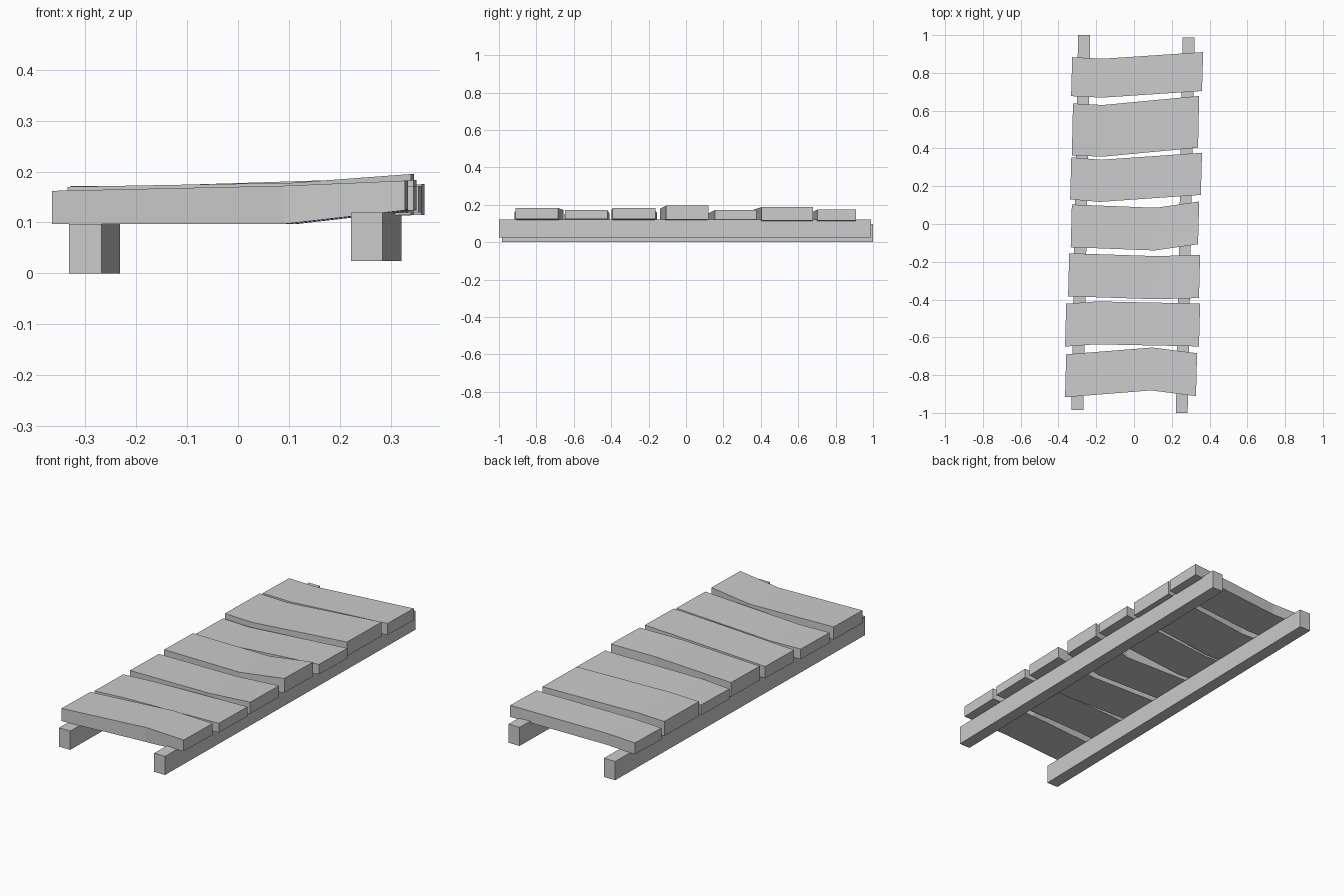
import bpy, bmesh

def loft(name, sections):
    """Skin a box-like solid through sections (x_front, x_back, y_front, y_back, z_low, z_high)."""
    bm = bmesh.new()
    rings = []
    for xf, xb, yf, yb, lo, hi in sections:
        rings.append([bm.verts.new(c) for c in
                      ((xf, yf, lo), (xb, yb, lo), (xb, yb, hi), (xf, yf, hi))])
    for a, b in zip(rings, rings[1:]):
        for i in range(4):
            j = (i + 1) % 4
            bm.faces.new((a[i], a[j], b[j], b[i]))
    bm.faces.new(rings[0])
    bm.faces.new(rings[-1])
    bmesh.ops.recalc_face_normals(bm, faces=bm.faces)
    me = bpy.data.meshes.new(name)
    bm.to_mesh(me)
    bm.free()
    ob = bpy.data.objects.new(name, me)
    bpy.context.collection.objects.link(ob)

# Two slightly skewed support rails
loft("left_rail", [(-0.332, -0.296, -0.985, 1.0, 0, 0.097),
                   (-0.268, -0.232, -0.985, 1.0, 0, 0.097)])
loft("right_rail", [(0.222, 0.258, -1.0, 0.988, 0.024, 0.12),
                    (0.284, 0.321, -1.0, 0.988, 0.024, 0.12)])

# Warped planks, front to back:
# left x, kink x, right x, depth, front y at left/kink/right, top z at left/kink/right, low z at kink/right
planks = [
    (-0.365, 0.09, 0.328, 0.227, (-0.917, -0.881, -0.911), (0.162, 0.172, 0.182), (0.097, 0.124)),
    (-0.365, -0.20, 0.344, 0.227, (-0.649, -0.637, -0.648), (0.150, 0.153, 0.172), (0.101, 0.124)),
    (-0.349, 0.11, 0.344, 0.228, (-0.383, -0.398, -0.392), (0.158, 0.170, 0.183), (0.097, 0.124)),
    (-0.335, 0.11, 0.339, 0.226, (-0.123, -0.140, -0.107), (0.170, 0.178, 0.195), (0.099, 0.122)),
    (-0.338, -0.18, 0.354, 0.223, (0.130, 0.117, 0.154), (0.150, 0.153, 0.172), (0.101, 0.120)),
    (-0.329, -0.17, 0.339, 0.274, (0.364, 0.356, 0.404), (0.172, 0.172, 0.188), (0.099, 0.115)),
    (-0.333, -0.17, 0.360, 0.206, (0.677, 0.669, 0.704), (0.156, 0.158, 0.175), (0.099, 0.115)),
]
for n, (xl, xk, xr, depth, ys, tops, lows) in enumerate(planks, 1):
    loft(f"plank_{n}", [(x, x + 0.006, y, y + depth, lo, hi) for x, y, lo, hi in
                        zip((xl, xk, xr), ys, (0.097,) + lows, tops)])
